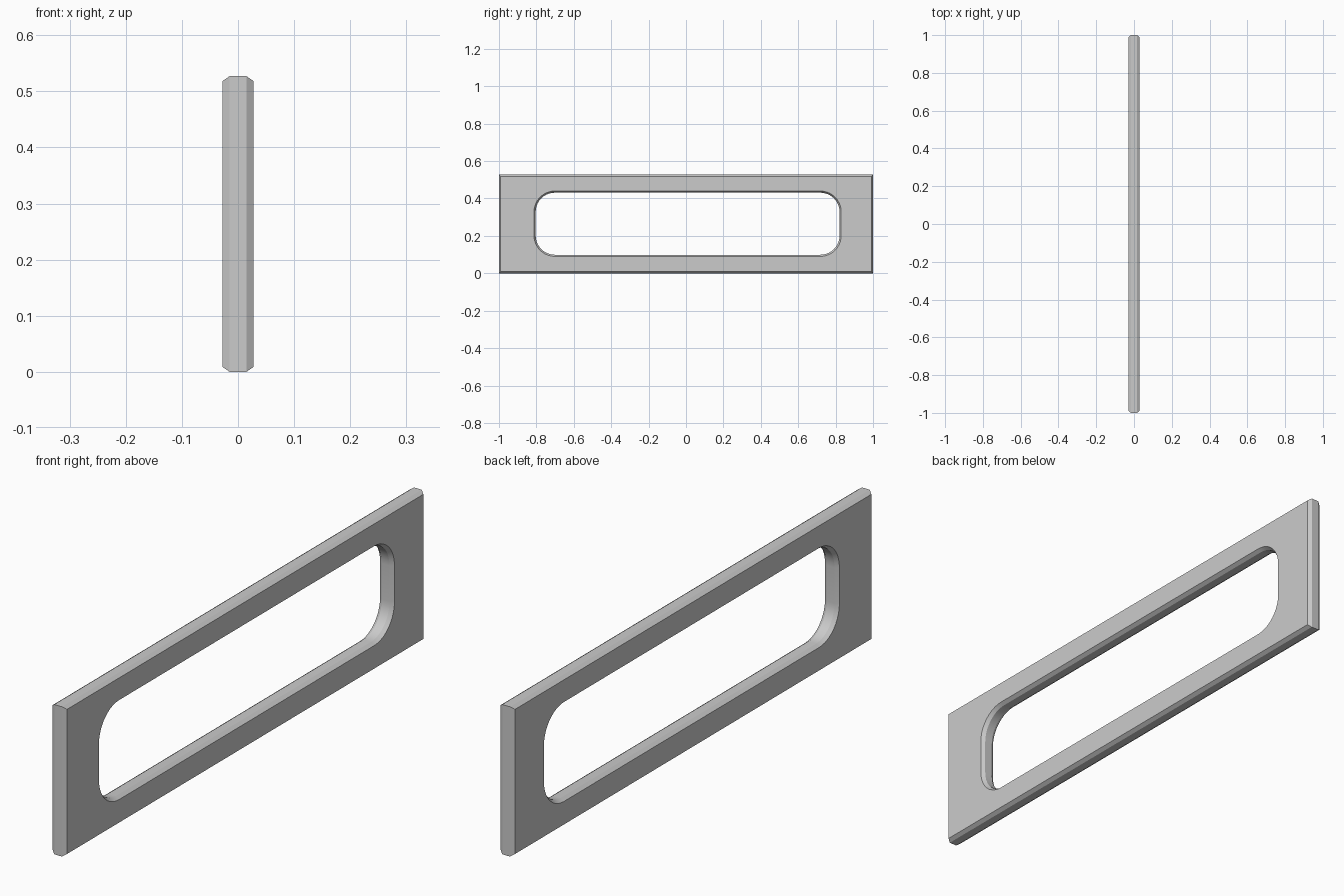
import bpy, bmesh
from math import sin, cos, pi, radians

if "Cube" in bpy.data.objects:
    bpy.data.objects.remove(bpy.data.objects["Cube"])

SEG = 10  # segments per opening corner


def rounded_rect(y0, y1, z0, z1, r):
    """Counter-clockwise outline; r = 0 repeats the corner points (merged later)."""
    centres = [(y1 - r, z1 - r), (y0 + r, z1 - r), (y0 + r, z0 + r), (y1 - r, z0 + r)]
    return [(cy + r * cos((q + i / SEG) * pi / 2), cz + r * sin((q + i / SEG) * pi / 2))
            for q, (cy, cz) in enumerate(centres) for i in range(SEG + 1)]


def outer(d):
    return rounded_rect(-1 + d, 1 - d, d, 0.527 - d, 0)


def opening(d):
    return rounded_rect(-0.813 + d, 0.83 - d, 0.09 + d, 0.44 - d, 0.112 - d)


# Cross-section of the frame: thickness position and outline, running round the bar
X, XB, C = 0.028, 0.015, 0.009
section = [(-X, outer(C)), (-XB, outer(0)), (XB, outer(0)), (X, outer(C)),
           (X, opening(0)), (XB, opening(C)), (-XB, opening(C)), (-X, opening(0))]

# Frame: chamfered rectangular plate with a rounded opening
bm = bmesh.new()
loops = [[bm.verts.new((x, y, z)) for y, z in outline] for x, outline in section]
for k, a in enumerate(loops):
    b = loops[(k + 1) % len(loops)]
    for i in range(len(a)):
        j = (i + 1) % len(a)
        bm.faces.new((a[i], a[j], b[j], b[i]))
bmesh.ops.remove_doubles(bm, verts=bm.verts, dist=1e-5)
bmesh.ops.recalc_face_normals(bm, faces=bm.faces)
mesh = bpy.data.meshes.new("frame")
bm.to_mesh(mesh)
bm.free()
frame = bpy.data.objects.new("frame", mesh)
bpy.context.collection.objects.link(frame)

# Smooth the rounded corners, keep the chamfers crisp
bpy.context.view_layer.objects.active = frame
frame.select_set(True)
bpy.ops.object.shade_smooth_by_angle(angle=radians(25))
